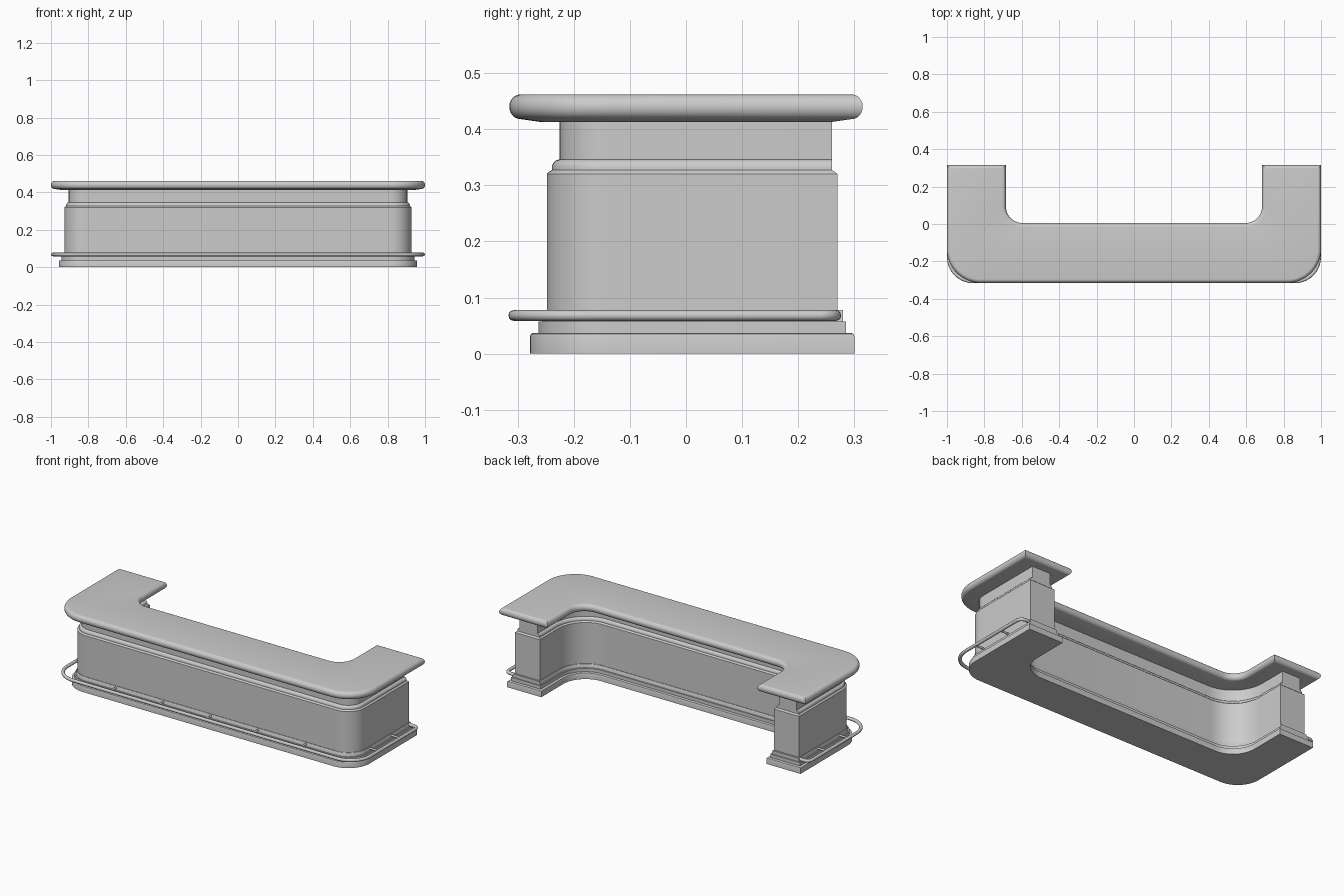
import bpy, bmesh, math

if "Cube" in bpy.data.objects:
    bpy.data.objects.remove(bpy.data.objects["Cube"])

grey = bpy.data.materials.new("plain grey")
grey.diffuse_color = (0.6, 0.6, 0.6, 1)
grey.use_nodes = True
grey.node_tree.nodes["Principled BSDF"].inputs["Base Color"].default_value = grey.diffuse_color


def arc(cx, cy, r, a0, a1, n=14):
    return [(cx + r * math.cos(math.radians(a0 + (a1 - a0) * i / n)),
             cy + r * math.sin(math.radians(a0 + (a1 - a0) * i / n))) for i in range(n + 1)]


def u_outline(shape, d, de):
    """U-shaped outline grown by d on the long walls and de at the arm ends."""
    xo, yf, ye, xi, yi, R, r = shape
    cx, cy = xo - R, yf + R            # outer corner centre
    ix, iy = xi - r, yi + r            # inner corner centre
    return ([(-xo - d, ye + de)]
            + arc(-cx, cy, R + d, 180, 270) + arc(cx, cy, R + d, 270, 360)
            + [(xo + d, ye + de), (xi - d, ye + de)]
            + arc(ix, iy, r - d, 0, -90) + arc(-ix, iy, r - d, 270, 180)
            + [(-xi + d, ye + de)])


def cap_quads(n):
    """Index quads pairing the outer half of the outline with the inner half."""
    return [(i, i + 1, n - 2 - i, n - 1 - i) for i in range(n // 2 - 1)]


def loft(name, shape, profile):
    """Stack outlines (wall offset, end offset, z) into a closed solid."""
    bm = bmesh.new()
    rings = [[bm.verts.new((x, y, z)) for x, y in u_outline(shape, d, de)]
             for d, de, z in profile]
    n = len(rings[0])
    for a, b in zip(rings, rings[1:]):
        for i in range(n):
            j = (i + 1) % n
            bm.faces.new((a[i], a[j], b[j], b[i]))
    # caps run as a strip of quads along the U
    for q in cap_quads(n):
        bm.faces.new([rings[-1][i] for i in q])
        bm.faces.new([rings[0][i] for i in reversed(q)])
    bmesh.ops.recalc_face_normals(bm, faces=bm.faces)
    me = bpy.data.meshes.new(name)
    bm.to_mesh(me)
    bm.free()
    ob = bpy.data.objects.new(name, me)
    bpy.context.collection.objects.link(ob)
    me.materials.append(grey)
    bpy.ops.object.select_all(action='DESELECT')
    ob.select_set(True)
    bpy.context.view_layer.objects.active = ob
    bpy.ops.object.shade_smooth_by_angle(angle=math.radians(32))
    return ob


def tube(name, paths, radius):
    cu = bpy.data.curves.new(name, 'CURVE')
    cu.dimensions = '3D'
    cu.bevel_depth = radius
    cu.bevel_resolution = 4
    cu.use_fill_caps = True
    for pts in paths:
        sp = cu.splines.new('POLY')
        sp.points.add(len(pts) - 1)
        for p, co in zip(sp.points, pts):
            p.co = (*co, 1)
        sp.use_smooth = True
    ob = bpy.data.objects.new(name, cu)
    bpy.context.collection.objects.link(ob)
    cu.materials.append(grey)
    return ob


# outer x, front y, arm end y, inner x, inner y, outer radius, inner radius
body = (0.928, -0.248, 0.27, 0.765, -0.08, 0.11, 0.175)
top = (1.0, -0.315, 0.315, 0.685, 0.005, 0.18, 0.09)

# stepped plinth
loft("plinth", body, [
    (0.030, 0.030, 0), (0.030, 0.030, 0.031), (0.0285, 0.0285, 0.035), (0.025, 0.025, 0.037),
    (0.015, 0.015, 0.037), (0.015, 0.015, 0.057), (0.008, 0.010, 0.057),
    (0.006, 0.010, 0.070), (0.003, 0.010, 0.078), (-0.01, -0.01, 0.078)])

# main counter wall with moulding under the neck
loft("counter_wall", body, [
    (0, 0, 0.07), (0, 0, 0.32), (-0.004, -0.004, 0.324), (-0.009, -0.010, 0.327),
    (-0.009, -0.010, 0.333), (-0.011, -0.010, 0.339), (-0.016, -0.010, 0.344),
    (-0.021, -0.010, 0.346)])

# recessed neck
loft("neck", body, [(-0.023, -0.010, 0.34), (-0.023, -0.010, 0.418)])

# bullnosed worktop
edge = [(-0.02 + 0.02 * math.cos(a), 0.440 + 0.022 * math.sin(a))
        for a in (math.radians(-90 + 15 * i) for i in range(13))]
loft("worktop", top, [(-0.055, -0.055, 0.413)] + [(d, d, z) for d, z in edge])

# foot rail wrapping the front and both sides, ends turned into the wall
zr, rx, ry, re, R, b = 0.068, 0.99, -0.307, 0.267, 0.13, 0.03
path = ([(-0.9, re)] + arc(-rx + b, re - b, b, 90, 180, 8)[::1]
        + arc(-rx + R, ry + R, R, 180, 270) + arc(rx - R, ry + R, R, 270, 360)
        + arc(rx - b, re - b, b, 0, 90, 8) + [(0.9, re)])
tube("foot_rail", [[(x, y, zr) for x, y in path]], 0.0095)

# rail brackets
stubs = [[(0.31 * i, ry, zr), (0.31 * i, -0.24, zr)] for i in range(-2, 3)]
for s in (-1, 1):
    for y in (-0.1, 0.1):
        stubs.append([(s * rx, y, zr), (s * 0.92, y, zr)])
tube("rail_brackets", stubs, 0.006)
